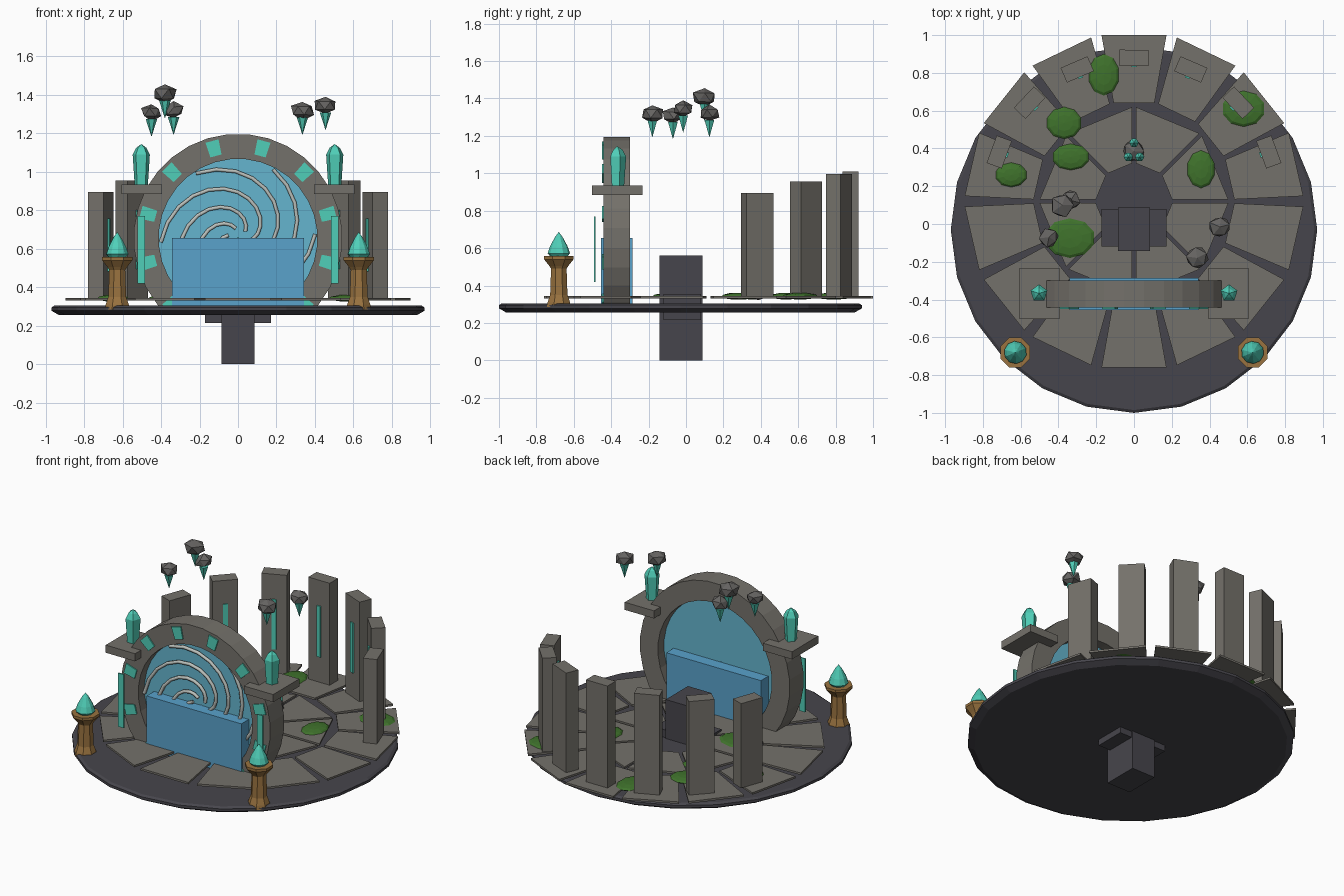
import bpy, bmesh, math, random
from math import cos, sin, pi, radians
from mathutils import Matrix, Vector

cube = bpy.data.objects.get("Cube")
if cube:
    bpy.data.objects.remove(cube)
random.seed(4)


def material(name, rgb):
    m = bpy.data.materials.new(name)
    m.use_nodes = True
    m.diffuse_color = (*rgb, 1)
    m.node_tree.nodes["Principled BSDF"].inputs["Base Color"].default_value = (*rgb, 1)
    return m


STONE = material("stone", (.175, .165, .145))
ROCK = material("rock", (.13, .125, .12))
DARK = material("dark_stone", (.062, .06, .072))
TEAL = material("teal_crystal", (.08, .62, .48))
BLUE = material("blue_block", (.10, .36, .60))
WATER = material("portal_surface", (.13, .46, .62))
PALE = material("pale_swirl", (.50, .53, .50))
MOSS = material("moss", (.05, .17, .025))
BRONZE = material("bronze", (.32, .17, .05))


def finish(bm, name, mat, matrix=Matrix()):
    bmesh.ops.recalc_face_normals(bm, faces=bm.faces)
    mesh = bpy.data.meshes.new(name)
    bm.to_mesh(mesh)
    bm.free()
    mesh.materials.append(mat)
    ob = bpy.data.objects.new(name, mesh)
    ob.matrix_world = matrix
    bpy.context.collection.objects.link(ob)
    return ob


def place(x, y, z=0, turn=0):
    return Matrix.Translation((x, y, z)) @ Matrix.Rotation(turn, 4, 'Z')


def box(name, mat, size, matrix):
    bm = bmesh.new()
    bmesh.ops.create_cube(bm, size=1)
    bmesh.ops.scale(bm, vec=size, verts=bm.verts)
    return finish(bm, name, mat, matrix)


def prism(name, mat, outline, depth, matrix):
    bm = bmesh.new()
    face = bm.faces.new([bm.verts.new((x, y, 0)) for x, y in outline])
    ext = bmesh.ops.extrude_face_region(bm, geom=[face])
    verts = [v for v in ext["geom"] if isinstance(v, bmesh.types.BMVert)]
    bmesh.ops.translate(bm, vec=(0, 0, depth), verts=verts)
    return finish(bm, name, mat, matrix)


def lathe(name, mat, profile, sides, matrix):
    """Stack rings of (radius, height); a zero radius makes a tip."""
    bm = bmesh.new()
    rings = []
    for r, z in profile:
        count = sides if r else 1
        rings.append([bm.verts.new((r * cos(2 * pi * i / sides), r * sin(2 * pi * i / sides), z))
                      for i in range(count)])
    for a, b in zip(rings, rings[1:]):
        for i in range(sides):
            j = (i + 1) % sides
            quad = [a[i % len(a)], a[j % len(a)], b[j % len(b)], b[i % len(b)]]
            bm.faces.new(list(dict.fromkeys(quad)))
    for ring in (rings[0], rings[-1]):
        if len(ring) > 2:
            bm.faces.new(ring)
    return finish(bm, name, mat, matrix)


# Base disc and central block
lathe("base_disc", DARK, [(.93, .255), (.97, .278), (.97, .295), (.955, .305)], 24,
      place(0, -.03, 0, pi / 2))
box("central_block", DARK, (.17, .23, .56), place(0, -.027, .28))
box("block_collar", DARK, (.345, .2, .14), place(0, -.02, .285))

# Paving rings
FLOOR = .343


def paving(name, count, r_in, r_out, w_in, w_out, start):
    for i in range(count):
        outline = [(r_in, -w_in), (r_out, -w_out), (r_out, w_out), (r_in, w_in)]
        prism(f"{name}_{i + 1}", STONE, outline, .013,
              place(0, .12, FLOOR - .013, start + 2 * pi * i / count))


paving("outer_slab", 14, .52, .88, .108, .172, pi / 2)
paving("inner_slab", 8, .19, .465, .068, .182, pi / 8)

# Curved row of standing stones with inlaid strips
for k, height in zip(range(-3, 4), (.895, .955, .995, 1.01, .995, .955, .895)):
    spot = place(0, .12, 0, pi / 2 + radians(23.3) * k)
    tall = height - FLOOR
    mid = FLOOR + tall / 2
    box(f"standing_stone_{k + 4}", STONE, (.085, .155, tall), spot @ Matrix.Translation((.76, 0, mid)))
    box(f"stone_strip_{k + 4}", TEAL, (.009, .028, tall * .5), spot @ Matrix.Translation((.7145, 0, mid)))

# Portal ring, cut off at the floor
CZ, PY = .655, -.37
upright = Matrix.Translation((0, PY, CZ)) @ Matrix.Rotation(pi / 2, 4, 'X')


def round_portal(name, mat, r_in, r_out, depth, sides=32):
    bm = bmesh.new()
    rows = []
    for i in range(sides):
        c, s = cos(2 * pi * (i + .5) / sides), sin(2 * pi * (i + .5) / sides)
        rows.append([bm.verts.new((r * c, y, CZ + r * s))
                     for r, y in ((r_in, PY - depth), (r_out, PY - depth), (r_out, PY + depth), (r_in, PY + depth))])
    for i in range(sides):
        a, b = rows[i], rows[(i + 1) % sides]
        for j in range(4):
            bm.faces.new((a[j], a[(j + 1) % 4], b[(j + 1) % 4], b[j]))
    geom = bm.verts[:] + bm.edges[:] + bm.faces[:]
    bmesh.ops.bisect_plane(bm, geom=geom, plane_co=(0, 0, .29), plane_no=(0, 0, 1), clear_inner=True)
    bmesh.ops.holes_fill(bm, edges=[e for e in bm.edges if e.is_boundary])
    return finish(bm, name, mat)


round_portal("portal_ring", STONE, .413, .543, .0715)
round_portal("portal_surface", WATER, .004, .418, .008)
box("portal_block", BLUE, (.685, .17, .355), place(0, PY, .4775))

# Inlaid plates around the ring front
for i in range(-2, 8):
    a = radians(15 + 30 * i)
    if sin(a) < -.8:
        continue
    plate = [(.443, -.03), (.523, -.035), (.523, .035), (.443, .03)]
    prism(f"ring_inlay_{i + 3}", TEAL, plate, .009,
          upright @ Matrix.Rotation(a, 4, 'Z') @ Matrix.Translation((0, 0, .07)))

# Spiral swirl arms
for arm in range(6):
    curve = bpy.data.curves.new("swirl_arm", 'CURVE')
    curve.dimensions = '3D'
    curve.bevel_depth = .011
    curve.bevel_resolution = 1
    curve.use_fill_caps = True
    line = curve.splines.new('POLY')
    line.points.add(13)
    for n, p in enumerate(line.points):
        turn = 3.5 * n / 13
        a, r = radians(3 + 60 * arm) - turn, .402 - .1 * turn
        p.co = (r * cos(a), PY - .025, CZ + r * sin(a), 1)
    curve.materials.append(PALE)
    ob = bpy.data.objects.new(f"swirl_arm_{arm + 1}", curve)
    bpy.context.collection.objects.link(ob)

# Side ledges, crystals, floating strips and braziers
for side, label in ((1, "left"), (-1, "right")):
    box(f"{label}_ledge", STONE, (.212, .27, .05), place(side * .5, -.367, .91))
    lathe(f"{label}_ledge_crystal", TEAL, [(.036, .93), (.047, 1.09), (.028, 1.125), (0, 1.145)], 5,
          place(side * .503, -.367, 0, pi / 2))
    box(f"{label}_floating_strip", TEAL, (.04, .008, .35), place(side * .503, -.488, .595))
    spot = place(side * .628, -.68, 0, pi / 8)
    lathe(f"{label}_brazier", BRONZE, [(.07, .285), (.065, .31), (.05, .35), (.045, .49), (.055, .505),
                                       (.085, .54), (.085, .557)], 8, spot)
    lathe(f"{label}_flame", TEAL, [(.045, .555), (.06, .572), (.047, .61), (.02, .66), (0, .687)], 10, spot)


# Moss patches
def ball(name, mat, scale, matrix, jitter=0):
    bm = bmesh.new()
    if jitter:
        bmesh.ops.create_icosphere(bm, subdivisions=1, radius=1)
        for v in bm.verts:
            v.co *= 1 + random.uniform(-jitter, jitter)
    else:
        bmesh.ops.create_uvsphere(bm, u_segments=10, v_segments=6, radius=1)
    bmesh.ops.scale(bm, vec=scale, verts=bm.verts)
    return finish(bm, name, mat, matrix)


for i, (x, y, rx, ry) in enumerate([(-.16, .79, .083, .11), (-.37, .535, .094, .085), (-.335, .355, .1, .07),
                                    (-.65, .26, .085, .065), (-.34, -.075, .135, .105),
                                    (.355, .29, .075, .1), (.58, .61, .115, .095)]):
    ball(f"moss_patch_{i + 1}", MOSS, (rx, ry, .018), place(x, y, FLOOR))

# Floating rocks with hanging crystals
for i, (x, y, z, size) in enumerate([(-.38, .1, 1.405, .067), (-.335, .125, 1.32, .055), (-.45, -.07, 1.31, .055),
                                     (.335, -.18, 1.32, .062), (.455, -.015, 1.345, .06)]):
    ball(f"floating_rock_{i + 1}", ROCK, (size, size, size * .8), place(x, y, z, i), .14)
    lathe(f"hanging_crystal_{i + 1}", TEAL, [(.03, -.035), (0, -.128)], 6, place(x, y, z))

# Small crystal cluster on the floor
ball("cluster_rock", ROCK, (.062, .062, .04), place(0, .385, .36), .1)
for i, (x, y, top) in enumerate([(0, .43, .52), (-.03, .355, .47), (.03, .355, .47)]):
    lathe(f"cluster_crystal_{i + 1}", TEAL, [(.018, .36), (.025, top - .04), (0, top)], 6, place(x, y))
